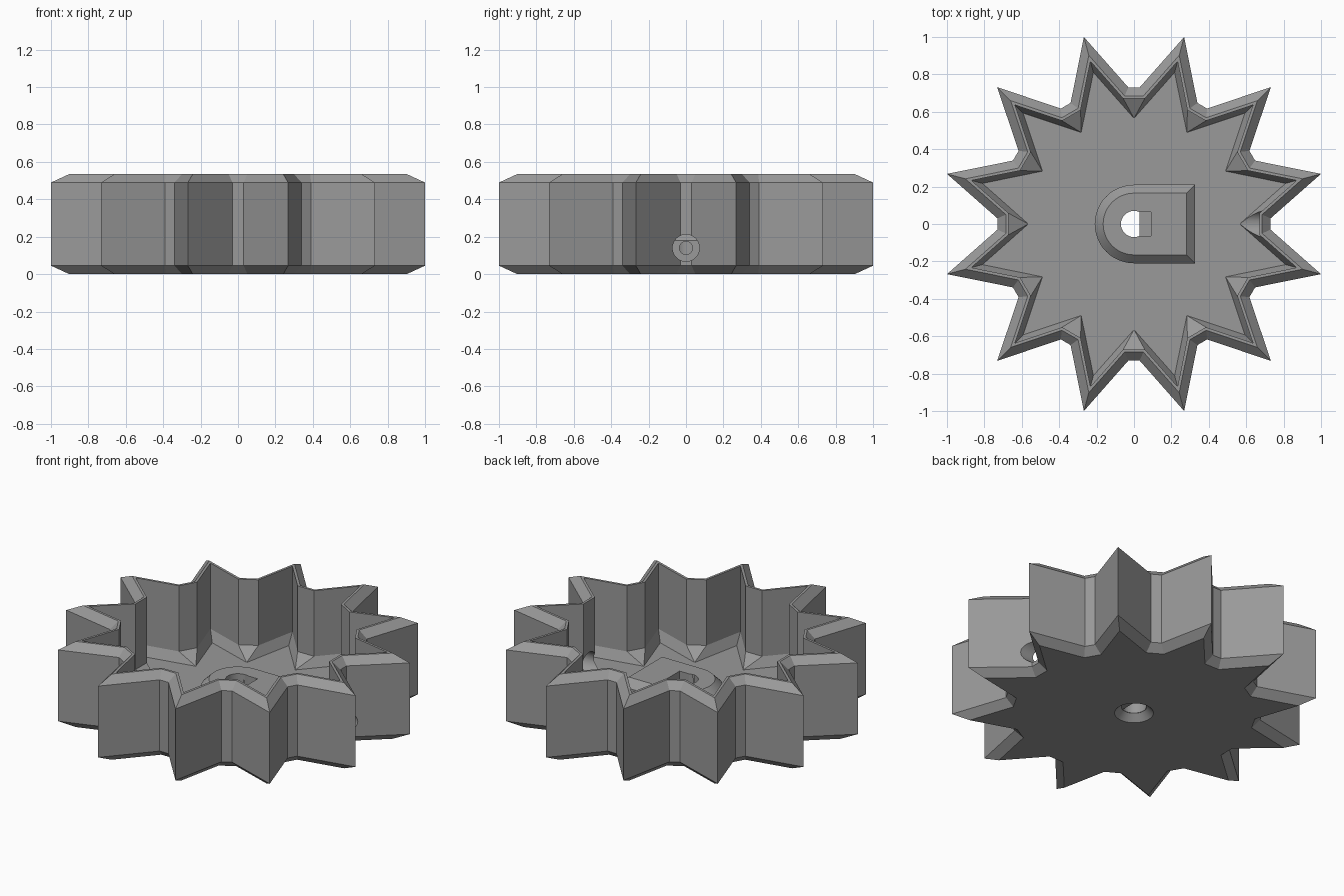
import bpy, bmesh, math
from math import sin, cos, pi, radians

if "Cube" in bpy.data.objects:
    bpy.data.objects.remove(bpy.data.objects["Cube"])

gray = bpy.data.materials.new("mid gray")
gray.diffuse_color = (0.32, 0.32, 0.32, 1)
gray.use_nodes = True
gray.node_tree.nodes["Principled BSDF"].inputs["Base Color"].default_value = gray.diffuse_color


def loft(name, rings):
    """Closed solid through rings of 3D points with equal point counts."""
    bm = bmesh.new()
    loops = [[bm.verts.new(p) for p in r] for r in rings]
    n = len(loops[0])
    for a, b in zip(loops, loops[1:]):
        for i in range(n):
            j = (i + 1) % n
            bm.faces.new((a[i], a[j], b[j], b[i]))
    bm.faces.new(loops[0][::-1])
    bm.faces.new(loops[-1])
    bmesh.ops.remove_doubles(bm, verts=bm.verts, dist=0.0005)
    bmesh.ops.recalc_face_normals(bm, faces=bm.faces)
    me = bpy.data.meshes.new(name)
    bm.to_mesh(me)
    bm.free()
    me.materials.append(gray)
    ob = bpy.data.objects.new(name, me)
    bpy.context.collection.objects.link(ob)
    return ob


def star(z, inset, valley=None):
    """Twelve-pointed star; notch floors are flat, or sharp at radius valley."""
    tip = 1.035 - inset / 0.444
    if valley:
        base, half = valley, 0
    else:
        base, half = 0.73 - inset, 0.03 + 0.45 * inset
    pts = []
    for k in range(12):
        a = radians(30 * k)
        for y in (-half, 0, half):
            pts.append((base * cos(a) - y * sin(a), base * sin(a) + y * cos(a), z))
        t = a + radians(15)
        pts.append((tip * cos(t), tip * sin(t), z))
    return pts


def d_shape(z, r, end):
    """Half-round on the left, squared off at x = end."""
    arc = [radians(90 + 180 * i / 24) for i in range(25)]
    return [(r * cos(a), r * sin(a), z) for a in arc] + [(end, -r, z), (end, r, z)]


def circle(z, r, n=40, flat=None):
    pts = []
    for i in range(n):
        x, y = r * cos(2 * pi * i / n), r * sin(2 * pi * i / n)
        pts.append((min(x, flat) if flat else x, y, z))
    return pts


def x_circle(x, r, zc, n=32):
    return [(x, r * cos(2 * pi * i / n), zc + r * sin(2 * pi * i / n)) for i in range(n)]


def rect(z, x0, x1, h):
    return [(x0, -h, z), (x1, -h, z), (x1, h, z), (x0, h, z)]


def boolean(target, tool, op):
    tool.hide_render = True
    mod = target.modifiers.new(op, 'BOOLEAN')
    mod.operation, mod.object, mod.solver = op, tool, 'EXACT'
    bpy.context.view_layer.objects.active = target
    bpy.ops.object.modifier_apply(modifier=mod.name)
    bpy.data.objects.remove(tool)


FLOOR = 0.065

# star-shaped cup: chamfered outside, thin rim, sloped foot inside
body = loft("star_cup", [
    star(0, 0.045), star(0.045, 0), star(0.49, 0), star(0.535, 0.045),
    star(0.535, 0.06), star(FLOOR + 0.06, 0.06), star(FLOOR, 0.087, 0.565)])

# hub with chamfered top
hub = loft("hub", [d_shape(0.03, 0.21, 0.325), d_shape(0.18, 0.21, 0.325),
                   d_shape(0.225, 0.165, 0.28)])
boolean(body, hub, 'UNION')

# flat-sided shaft hole, nut slot and countersink below
boolean(body, loft("shaft_hole", [circle(-0.1, 0.07, flat=0.03),
                                  circle(0.4, 0.07, flat=0.03)]), 'DIFFERENCE')
boolean(body, loft("nut_slot", [rect(0.1, 0.0, 0.09, 0.065),
                                rect(0.4, 0.0, 0.09, 0.065)]), 'DIFFERENCE')
boolean(body, loft("countersink", [circle(-0.01, 0.12), circle(0.04, 0.072)]), 'DIFFERENCE')

# set screw channel in the hub and access hole through the cup wall
boolean(body, loft("screw_channel", [x_circle(0.05, 0.035, 0.14),
                                     x_circle(0.42, 0.035, 0.14)]), 'DIFFERENCE')
boolean(body, loft("access_hole", [x_circle(0.45, 0.072, 0.14),
                                   x_circle(0.9, 0.072, 0.14)]), 'DIFFERENCE')

# soften only the round parts
bpy.ops.object.select_all(action='DESELECT')
body.select_set(True)
bpy.context.view_layer.objects.active = body
bpy.ops.object.shade_smooth_by_angle(angle=radians(20))
